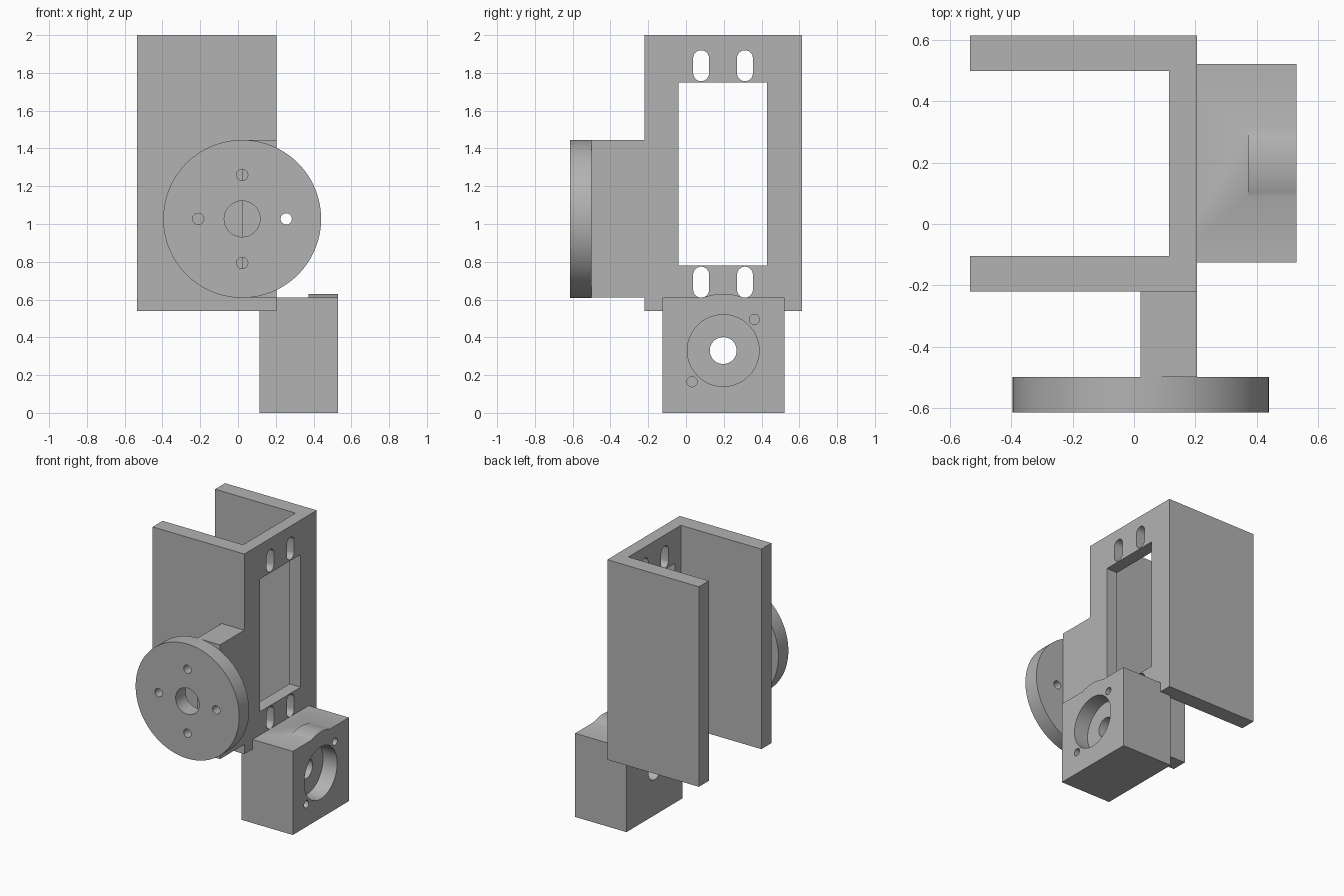
import bpy
import bmesh
from math import pi, radians, sin, cos
from mathutils import Matrix, Vector

if "Cube" in bpy.data.objects:
    bpy.data.objects.remove(bpy.data.objects["Cube"], do_unlink=True)

# Single plain grey
grey = bpy.data.materials.new("plain grey")
grey.use_nodes = True
colour = (0.45, 0.45, 0.45, 1)
grey.diffuse_color = colour
grey.node_tree.nodes["Principled BSDF"].inputs["Base Color"].default_value = colour


def prism(name, points, depth):
    """Extrude a closed outline given as 3D points along the depth vector."""
    bm = bmesh.new()
    face = bm.faces.new([bm.verts.new(p) for p in points])
    new = bmesh.ops.extrude_face_region(bm, geom=[face])["geom"]
    verts = [v for v in new if isinstance(v, bmesh.types.BMVert)]
    bmesh.ops.translate(bm, vec=depth, verts=verts)
    bmesh.ops.recalc_face_normals(bm, faces=bm.faces)
    mesh = bpy.data.meshes.new(name)
    bm.to_mesh(mesh)
    bm.free()
    mesh.materials.append(grey)
    obj = bpy.data.objects.new(name, mesh)
    bpy.context.collection.objects.link(obj)
    return obj


def box(name, x, y, z):
    outline = [(x[0], y[0], z[0]), (x[1], y[0], z[0]),
               (x[1], y[1], z[0]), (x[0], y[1], z[0])]
    return prism(name, outline, (0, 0, z[1] - z[0]))


def rod_x(name, y, z, radius, x, stretch=0, sides=64):
    """Round rod along x; stretch lengthens it in z into a slot shape."""
    points = []
    for i in range(sides):
        a = 2 * pi * (i + 0.5) / sides
        shift = stretch / 2 if sin(a) > 0 else -stretch / 2
        points.append((x[0], y + radius * cos(a), z + radius * sin(a) + shift))
    return prism(name, points, (x[1] - x[0], 0, 0))


def rod_y(name, x, z, radius, y, sides=96):
    points = [(x + radius * cos(2 * pi * i / sides), y[0],
               z + radius * sin(2 * pi * i / sides)) for i in range(sides)]
    return prism(name, points, (0, y[1] - y[0], 0))


def combine(target, tools, operation="DIFFERENCE"):
    for tool in tools:
        mod = target.modifiers.new("shape", "BOOLEAN")
        mod.operation = operation
        mod.solver = "EXACT"
        mod.object = tool
        bpy.context.view_layer.objects.active = target
        bpy.ops.object.modifier_apply(modifier=mod.name)
        bpy.data.objects.remove(tool, do_unlink=True)


def smooth(obj):
    bpy.ops.object.select_all(action="DESELECT")
    obj.select_set(True)
    bpy.context.view_layer.objects.active = obj
    bpy.ops.object.shade_smooth_by_angle(angle=radians(30))


# U-shaped bracket with a window and four slots in its web
back, inner, web = -0.535, 0.115, 0.205
profile = [(back, -0.22), (web, -0.22), (web, 0.615), (back, 0.615),
           (back, 0.5), (inner, 0.5), (inner, -0.105), (back, -0.105)]
bracket = prism("bracket", [(x, y, 0.54) for x, y in profile], (0, 0, 1.46))
through = (0.05, 0.3)
cutters = [box("window_cutter", through, (-0.04, 0.43), (0.78, 1.748))]
for y in (0.08, 0.312):
    for z in (0.692, 1.838):
        cutters.append(rod_x("slot_cutter", y, z, 0.042, through, 0.08, 32))
combine(bracket, cutters)
smooth(bracket)

# Arm joining the bracket to the round flange
box("flange_arm", (0.022, web), (-0.5, -0.22), (0.61, 1.444))

# Round flange with a centre hole and four bolt holes
hub_x, hub_z = 0.022, 1.027
flange = rod_y("round_flange", hub_x, hub_z, 0.418, (-0.615, -0.5), 128)
span = (-0.7, -0.4)
cutters = [rod_y("hub_cutter", hub_x, hub_z, 0.095, span, 64)]
for i in range(4):
    a = i * pi / 2
    cutters.append(rod_y("bolt_cutter", hub_x + 0.233 * cos(a),
                         hub_z + 0.233 * sin(a), 0.03, span, 32))
combine(flange, cutters)
smooth(flange)

# Bearing block: rounded crown, stepped bore and two blind screw holes
face, bore_y, bore_z = 0.53, 0.197, 0.33
block = box("bearing_block", (inner, face), (-0.125, 0.522), (0, 0.61))
combine(block, [rod_x("crown", bore_y, bore_z, 0.3, (0.372, face), 0, 128)], "UNION")
cutters = [rod_x("bore_cutter", bore_y, bore_z, 0.19, (face - 0.115, 0.7)),
           rod_x("shaft_cutter", bore_y, bore_z, 0.071, (0, 0.7))]
for side in (-1, 1):
    cutters.append(rod_x("screw_cutter", bore_y + side * 0.165,
                         bore_z + side * 0.165, 0.027, (face - 0.2, 0.7), 0, 32))
combine(block, cutters)
smooth(block)
